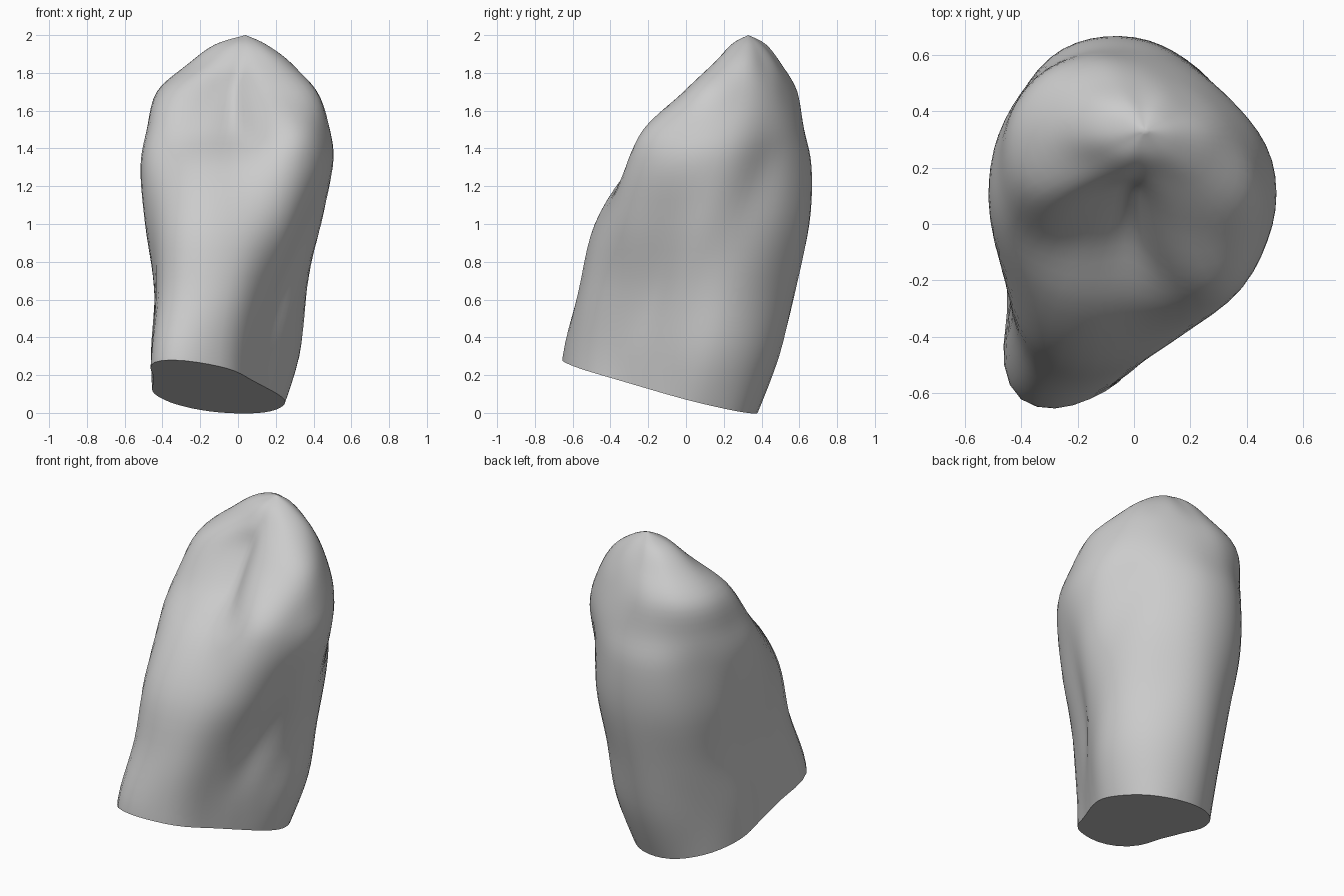
import bpy
import bmesh
import math

if "Cube" in bpy.data.objects:
    bpy.data.objects.remove(bpy.data.objects["Cube"], do_unlink=True)

# Horizontal profiles in hundredths: height, centre x, centre y,
# then radii every thirty degrees, counter-clockwise from +x
PROFILES = [
    [-5, -10, -10, 29, 36, 45, 46, 43, 38, 35, 42, 61, 51, 32, 26],
    [30, -10, -10, 34, 49, 58, 59, 49, 41, 35, 40, 60, 49, 33, 29],
    [65, -5, 0, 38, 47, 53, 58, 53, 44, 39, 45, 60, 54, 39, 32],
    [100, 0, 10, 44, 44, 49, 55, 56, 51, 49, 54, 63, 56, 50, 42],
    [130, 0, 20, 49, 41, 42, 46, 49, 48, 51, 55, 54, 49, 58, 54],
    [150, 0, 25, 47, 39, 36, 37, 41, 45, 48, 49, 35, 29, 55, 53],
    [170, 0, 30, 38, 30, 26, 27, 33, 40, 43, 40, 23, 19, 36, 46],
    [185, 2, 31, 26, 20, 18, 18, 22, 27, 28, 22, 16, 14, 19, 26],
    [195, 3, 32, 12, 10, 9, 9, 12, 15, 15, 11, 9, 8, 9, 11],
]
TIP = [200, 4, 33] + [0] * 12
STEPS_UP = 5
STEPS_ROUND = 5


def spline(a, b, c, d, t):
    """Smooth curve from b to c, with neighbours a and d."""
    return b + 0.5 * t * (c - a + t * (2 * a - 5 * b + 4 * c - d
                                       + t * (3 * (b - c) + d - a)))


def refine_open(rows, steps):
    """Insert smoothly interpolated rows between the given ones."""
    last = len(rows) - 1
    result = []
    for i in range(last):
        near = [rows[min(max(i + k, 0), last)] for k in (-1, 0, 1, 2)]
        for s in range(steps):
            result.append([spline(*column, s / steps) for column in zip(*near)])
    return result


def refine_loop(values, steps):
    """Insert smoothly interpolated values around a closed loop."""
    n = len(values)
    return [spline(*(values[(i + k) % n] for k in (-1, 0, 1, 2)), s / steps)
            for i in range(n) for s in range(steps)]


def flat_material(name, colour):
    material = bpy.data.materials.new(name)
    material.use_nodes = True
    material.diffuse_color = colour
    for node in material.node_tree.nodes:
        if node.type == "BSDF_PRINCIPLED":
            node.inputs["Base Color"].default_value = colour
    return material


# Loft the crown through the refined profiles
bm = bmesh.new()
rings = []
for z, cx, cy, *radii in refine_open(PROFILES + [TIP], STEPS_UP):
    loop = refine_loop(radii, STEPS_ROUND)
    ring = []
    for i, r in enumerate(loop):
        angle = math.tau * i / len(loop)
        point = (cx + r * math.cos(angle), cy + r * math.sin(angle), z)
        ring.append(bm.verts.new([v / 100 for v in point]))
    rings.append(ring)

for lower, upper in zip(rings, rings[1:]):
    for i in range(len(lower)):
        j = (i + 1) % len(lower)
        bm.faces.new((lower[i], lower[j], upper[j], upper[i]))

# Close the cusp tip
tip = bm.verts.new([v / 100 for v in (TIP[1], TIP[2], TIP[0])])
top = rings[-1]
for i in range(len(top)):
    bm.faces.new((top[i], top[(i + 1) % len(top)], tip))

# Slice the base on a slope and cap it with a flat face
cut = bmesh.ops.bisect_plane(
    bm, geom=bm.verts[:] + bm.edges[:] + bm.faces[:],
    plane_co=(0, 0, 0.09), plane_no=(0.08, 0.25, 1), clear_inner=True)
rim = [e for e in cut["geom_cut"] if isinstance(e, bmesh.types.BMEdge)]
bmesh.ops.holes_fill(bm, edges=rim, sides=0)
bmesh.ops.recalc_face_normals(bm, faces=bm.faces[:])

mesh = bpy.data.meshes.new("tooth_crown")
bm.to_mesh(mesh)
bm.free()
mesh.materials.append(flat_material("light_grey", (0.6, 0.6, 0.6, 1)))
crown = bpy.data.objects.new("tooth_crown", mesh)
bpy.context.collection.objects.link(crown)

# Smooth sides with a crisp base rim
bpy.ops.object.select_all(action="DESELECT")
crown.select_set(True)
bpy.context.view_layer.objects.active = crown
bpy.ops.object.shade_smooth_by_angle(angle=math.radians(45))
